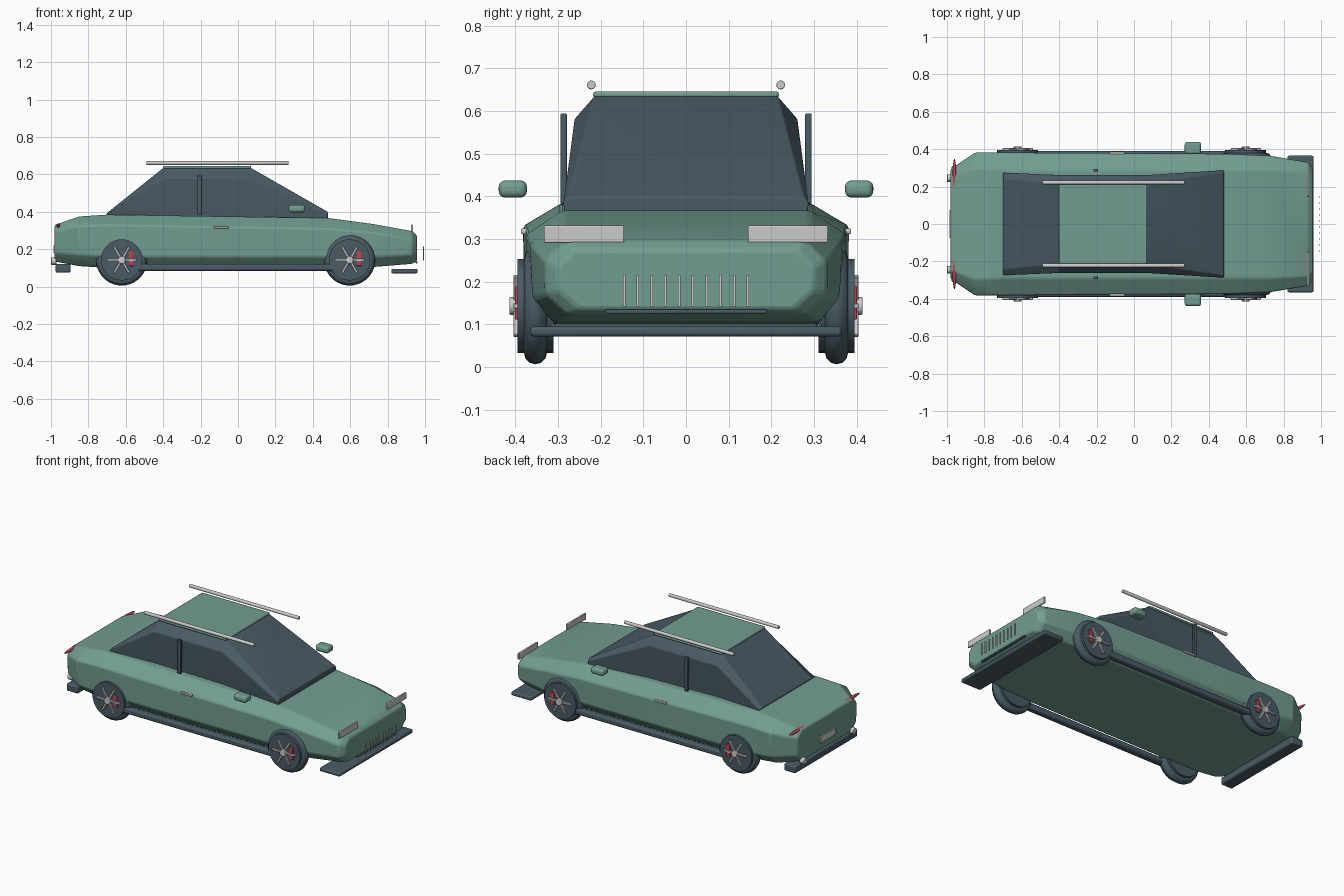
import bpy
import bmesh
from math import pi, radians
from mathutils import Matrix

if "Cube" in bpy.data.objects:
    bpy.data.objects.remove(bpy.data.objects["Cube"], do_unlink=True)


def material(name, rgb):
    mat = bpy.data.materials.new(name)
    mat.use_nodes = True
    mat.diffuse_color = (*rgb, 1)
    mat.node_tree.nodes["Principled BSDF"].inputs["Base Color"].default_value = (*rgb, 1)
    return mat


GREEN = material("sage green paint", (0.17, 0.34, 0.285))
DARK = material("dark slate", (0.068, 0.105, 0.13))
SILVER = material("silver", (0.6, 0.6, 0.6))
RED = material("red", (0.52, 0.06, 0.085))


def finish(name, bm, mat, bevel=0.0, segments=2):
    bmesh.ops.recalc_face_normals(bm, faces=bm.faces)
    mesh = bpy.data.meshes.new(name)
    bm.to_mesh(mesh)
    bm.free()
    obj = bpy.data.objects.new(name, mesh)
    bpy.context.collection.objects.link(obj)
    mesh.materials.append(mat)
    bpy.ops.object.select_all(action="DESELECT")
    obj.select_set(True)
    bpy.context.view_layer.objects.active = obj
    bpy.ops.object.shade_smooth_by_angle(angle=radians(30))
    if bevel:
        mod = obj.modifiers.new("Soft edges", "BEVEL")
        mod.width = bevel
        mod.segments = segments
        mod.limit_method = "ANGLE"
        mod.angle_limit = radians(20)
    return obj


def box(name, centre, size, mat, bevel=0.0, segments=2, turn=0.0):
    bm = bmesh.new()
    bmesh.ops.create_cube(bm, size=1)
    place = Matrix.Translation(centre) @ Matrix.Rotation(turn, 4, "Y") @ Matrix.Diagonal((*size, 1))
    bmesh.ops.transform(bm, matrix=place, verts=bm.verts)
    return finish(name, bm, mat, bevel, segments)


def cylinder(name, centre, radius, length, axis, mat, sides=32, bevel=0.0):
    bm = bmesh.new()
    bmesh.ops.create_cone(bm, cap_ends=True, segments=sides, radius1=radius,
                          radius2=radius, depth=length)
    turn = Matrix.Rotation(pi / 2, 4, "Y" if axis == "x" else "X")
    bmesh.ops.transform(bm, matrix=Matrix.Translation(centre) @ turn, verts=bm.verts)
    return finish(name, bm, mat, bevel)


def loft(name, stations, mat, bevel):
    """Skin mirrored half sections (y, z), listed bottom to top, along x."""
    bm = bmesh.new()
    rings = []
    for x, half in stations:
        ring = half + [(-y, z) for y, z in reversed(half)]
        rings.append([bm.verts.new((x, y, z)) for y, z in ring])
    for a, b in zip(rings, rings[1:]):
        for i in range(len(a)):
            j = (i + 1) % len(a)
            bm.faces.new((a[i], a[j], b[j], b[i]))
    bm.faces.new(rings[0])
    bm.faces.new(rings[-1])
    return finish(name, bm, mat, bevel)


# Main body shell, tail to nose
loft("body", [
    (-0.98, [(0.25, 0.135), (0.29, 0.18), (0.295, 0.29), (0.25, 0.33)]),
    (-0.85, [(0.31, 0.11), (0.375, 0.17), (0.382, 0.325), (0.30, 0.375)]),
    (-0.70, [(0.32, 0.10), (0.38, 0.16), (0.382, 0.33), (0.29, 0.385)]),
    (0.48, [(0.32, 0.10), (0.375, 0.16), (0.375, 0.31), (0.29, 0.367)]),
    (0.72, [(0.31, 0.105), (0.36, 0.16), (0.366, 0.29), (0.29, 0.335)]),
    (0.93, [(0.28, 0.122), (0.33, 0.17), (0.33, 0.25), (0.28, 0.297)]),
    (0.957, [(0.25, 0.135), (0.30, 0.18), (0.30, 0.235), (0.26, 0.275)]),
], GREEN, 0.008)

# Glass cabin and roof
pillar_section = [(0.25, 0.37), (0.262, 0.58), (0.215, 0.634)]
loft("cabin_glass", [
    (-0.70, [(0.275, 0.37), (0.274, 0.389), (0.24, 0.394)]),
    (-0.40, pillar_section),
    (0.07, pillar_section),
    (0.48, [(0.285, 0.36), (0.288, 0.385), (0.275, 0.40)]),
], DARK, 0.004)
box("roof_panel", (-0.165, 0, 0.638), (0.47, 0.435, 0.016), GREEN, 0.006)


def wheel(label, x, side):
    z = 0.143
    # Tyre swept as a ring of circles
    bm = bmesh.new()
    rows, cols = 40, 12
    grid = []
    for i in range(rows):
        spin = Matrix.Rotation(2 * pi * i / rows, 4, "Y")
        place = Matrix.Translation((x, side * 0.353, z)) @ spin @ Matrix.Translation((0.11, 0, 0))
        ring = bmesh.ops.create_circle(bm, segments=cols, radius=0.027, matrix=place @ Matrix.Rotation(0, 4, "Z"))
        # Stand each circle across the tread
        tilt = place @ Matrix.Rotation(pi / 2, 4, "X") @ Matrix.Rotation(pi / 2, 4, "X")
        for k, v in enumerate(ring["verts"]):
            arm = Matrix.Rotation(2 * pi * k / cols, 4, "Z")
            v.co = tilt @ (arm @ Matrix.Translation((0.027, 0, 0))).translation
        grid.append(ring["verts"])
    for i in range(rows):
        a, b = grid[i], grid[(i + 1) % rows]
        for k in range(cols):
            n = (k + 1) % cols
            bm.faces.new((a[k], a[n], b[n], b[k]))
    finish(label + "_tyre", bm, DARK)
    cylinder(label + "_rim", (x, side * 0.353, z), 0.11, 0.084, "y", DARK)
    # Three full-width bars read as six spokes
    for i in range(3):
        box(f"{label}_spoke_{i + 1}", (x, side * 0.399, z), (0.162, 0.012, 0.013),
            SILVER, 0.002, 1, i * pi / 3)
    cylinder(label + "_hub", (x, side * 0.404, z), 0.021, 0.02, "y", SILVER, 20, 0.003)
    box(label + "_brake_caliper", (x + 0.051, side * 0.395, z + 0.007),
        (0.026, 0.012, 0.078), RED, 0.003)


# Parts repeated on both flanks
for side, label in ((-1, "near"), (1, "far")):
    wheel(label + "_tail_wheel", -0.622, side)
    wheel(label + "_nose_wheel", 0.597, side)
    box(label + "_sill", (-0.01, side * 0.368, 0.103), (1.06, 0.044, 0.036), DARK, 0.01)
    box(label + "_door_pillar", (-0.205, side * 0.287, 0.488), (0.024, 0.015, 0.212), DARK, 0.003)
    cylinder(label + "_roof_rail", (-0.11, side * 0.222, 0.661), 0.0105, 0.76, "x", SILVER, 16, 0.002)
    box(label + "_mirror", (0.315, side * 0.406, 0.417), (0.088, 0.066, 0.04), GREEN, 0.015, 4)
    box(label + "_door_handle", (-0.09, side * 0.38, 0.318), (0.08, 0.014, 0.013), SILVER, 0.003)
    box(label + "_headlight", (0.93, side * 0.239, 0.311), (0.012, 0.188, 0.04), SILVER, 0.003)
    cylinder(label + "_exhaust", (-0.985, side * 0.245, 0.137), 0.02, 0.03, "x", SILVER, 20, 0.003)

    # Slender tail light, partly sunk in the body
    bm = bmesh.new()
    bmesh.ops.create_uvsphere(bm, u_segments=20, v_segments=12, radius=1)
    shape = Matrix.Translation((-0.96, side * 0.25, 0.327)) @ Matrix.Diagonal((0.01, 0.1, 0.011, 1))
    bmesh.ops.transform(bm, matrix=shape, verts=bm.verts)
    finish(label + "_tail_light", bm, RED)

# Nose trim
for i in range(10):
    box(f"grille_bar_{i + 1}", (0.992, (i - 4.5) * 0.0322, 0.178), (0.007, 0.006, 0.074), SILVER)
box("grille_lip", (0.955, 0, 0.13), (0.012, 0.38, 0.01), DARK, 0.003)
box("nose_splitter", (0.89, 0, 0.083), (0.14, 0.73, 0.024), DARK, 0.008)

# Tail trim
box("tail_diffuser", (-0.935, 0, 0.098), (0.08, 0.62, 0.046), DARK, 0.008)
box("number_plate", (-0.983, 0, 0.2), (0.009, 0.15, 0.042), SILVER, 0.002)
